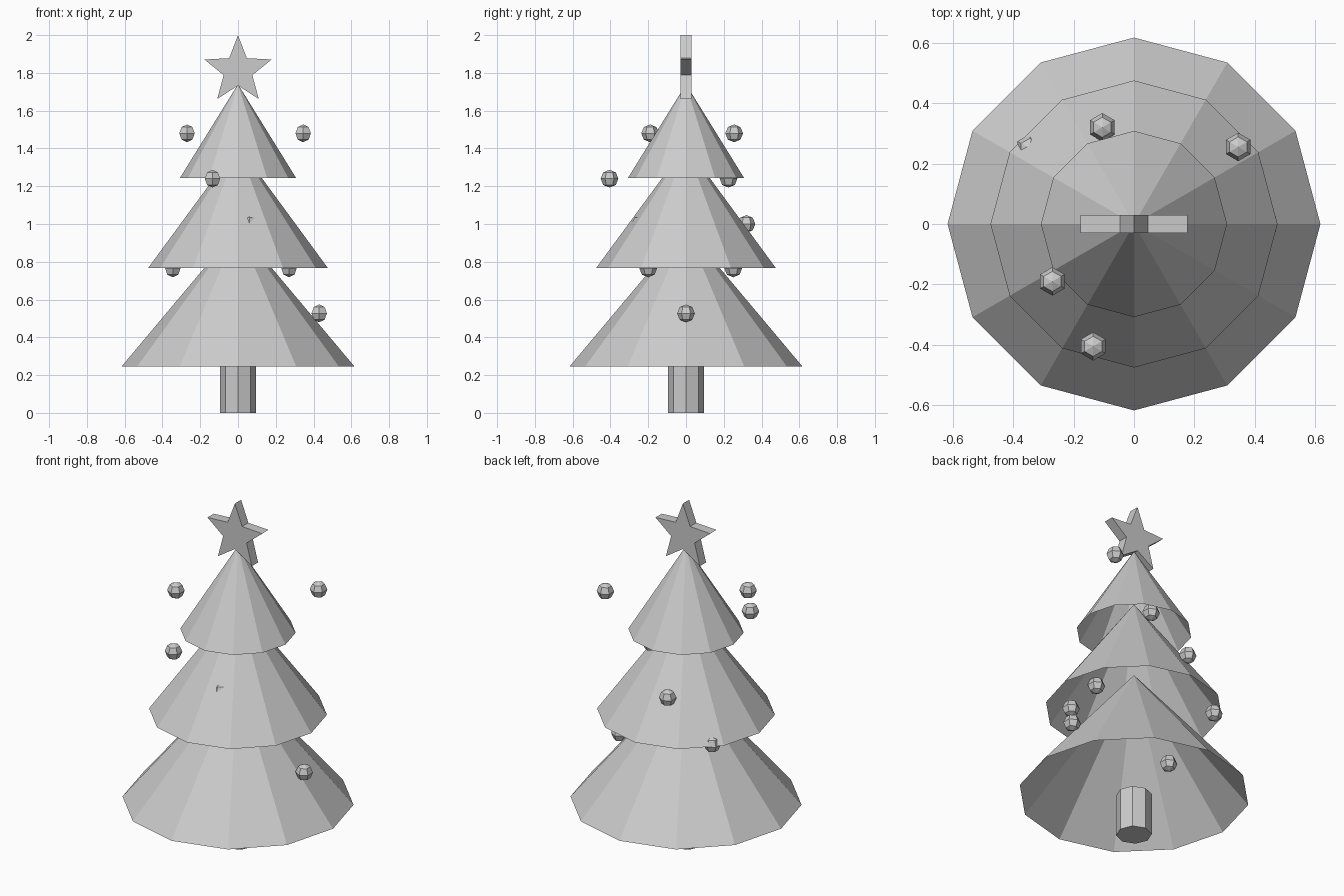
import bpy
import bmesh
from math import sin, cos, pi
from mathutils import Matrix

cube = bpy.data.objects.get("Cube")
if cube:
    bpy.data.objects.remove(cube, do_unlink=True)

# One plain material for everything
grey = bpy.data.materials.new("light_grey")
grey.use_nodes = True
colour = (0.6, 0.6, 0.6, 1)
grey.diffuse_color = colour
grey.node_tree.nodes["Principled BSDF"].inputs["Base Color"].default_value = colour


def add_object(name, bm, location=(0, 0, 0)):
    mesh = bpy.data.meshes.new(name)
    bm.to_mesh(mesh)
    bm.free()
    mesh.materials.append(grey)
    obj = bpy.data.objects.new(name, mesh)
    obj.location = location
    bpy.context.collection.objects.link(obj)
    return obj


def cone(name, sides, r_low, r_high, z_low, z_high, capped):
    bm = bmesh.new()
    bmesh.ops.create_cone(
        bm, cap_ends=capped, segments=sides, radius1=r_low, radius2=r_high,
        depth=z_high - z_low, matrix=Matrix.Translation((0, 0, (z_low + z_high) / 2)))
    if not capped:
        bmesh.ops.remove_doubles(bm, verts=bm.verts, dist=0.0001)
    return add_object(name, bm)


# Trunk and three hollow, open-bottomed tiers of branches
cone("trunk", 8, 0.095, 0.095, 0, 0.245, True)
cone("lower_branches", 12, 0.617, 0, 0.245, 0.98, False)
cone("middle_branches", 12, 0.475, 0, 0.768, 1.415, False)
cone("upper_branches", 12, 0.308, 0, 1.243, 1.74, False)

# Five-pointed star, extruded through its thickness
bm = bmesh.new()
points = []
for i in range(10):
    r = 0.08 if i % 2 else 0.187
    a = i * pi / 5
    points.append(bm.verts.new((r * sin(a), -0.029, r * cos(a))))
front = bm.faces.new(points)
back = bmesh.ops.extrude_face_region(bm, geom=[front], use_keep_orig=True)
moved = [v for v in back["geom"] if isinstance(v, bmesh.types.BMVert)]
bmesh.ops.translate(bm, verts=moved, vec=(0, 0.058, 0))
bmesh.ops.recalc_face_normals(bm, faces=bm.faces)
add_object("star", bm, (0, 0, 1.813))

# Small faceted baubles, some hidden inside the branches
baubles = [
    (-0.27, -0.19, 1.48), (0.345, 0.255, 1.48),
    (-0.135, -0.405, 1.24), (0.07, 0.225, 1.24),
    (-0.105, 0.32, 1.0), (0.06, -0.24, 1.0),
    (-0.345, 0.25, 0.765), (0.27, -0.2, 0.765),
    (0.43, 0, 0.527), (-0.24, 0, 0.527),
]
for n, place in enumerate(baubles, 1):
    bm = bmesh.new()
    bmesh.ops.create_uvsphere(bm, u_segments=6, v_segments=4, radius=0.047)
    add_object(f"bauble_{n}", bm, place)
